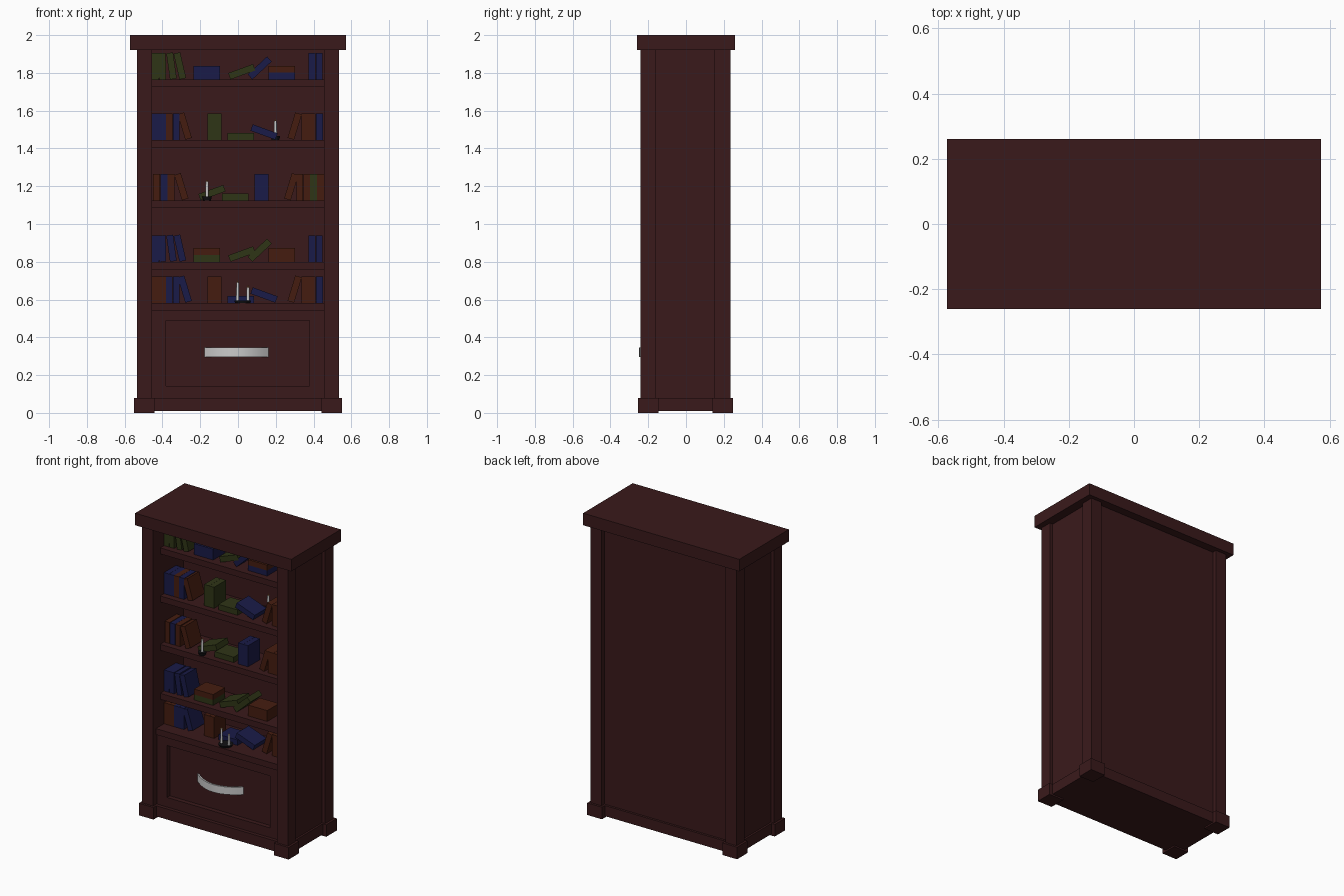
import bpy, math

if "Cube" in bpy.data.objects:
    bpy.data.objects.remove(bpy.data.objects["Cube"])


def material(name, rgb):
    m = bpy.data.materials.new(name)
    m.diffuse_color = (*rgb, 1)
    m.use_nodes = True
    m.node_tree.nodes["Principled BSDF"].inputs["Base Color"].default_value = m.diffuse_color
    return m


WOOD = material("dark_wood", (0.042, 0.010, 0.011))
COL = {"b": material("blue_cover", (0.010, 0.011, 0.065)),
       "g": material("green_cover", (0.028, 0.035, 0.008)),
       "r": material("brown_cover", (0.060, 0.012, 0.005))}
IRON = material("black_iron", (0.006, 0.006, 0.007))
METAL = material("handle_metal", (0.6, 0.6, 0.6))
WAX = material("wax", (0.75, 0.75, 0.72))
FLAME = material("flame", (0.6, 0.3, 0.03))


def box(name, x, y, z, mat=WOOD, tilt=0):
    """Box from (min, max) ranges; tilt in degrees, counter-clockwise seen from the front."""
    mid = [(a + b) / 2 for a, b in (x, y, z)]
    bpy.ops.mesh.primitive_cube_add(size=1, location=mid, rotation=(0, -math.radians(tilt), 0))
    o = bpy.context.object
    o.name = name
    o.scale = [b - a for a, b in (x, y, z)]
    o.data.materials.append(mat)
    return o


def lathe(name, r1, r2, h, x, y, z, mat, sides=16):
    bpy.ops.mesh.primitive_cone_add(vertices=sides, radius1=r1, radius2=r2, depth=h,
                                    location=(x, y, z + h / 2))
    o = bpy.context.object
    o.name = name
    o.data.materials.append(mat)
    bpy.ops.object.shade_smooth_by_angle()


# Carcass: top, base, corner posts with feet, recessed sides and back
box("top_slab", (-0.573, 0.573), (-0.26, 0.26), (1.92, 2.0))
box("base_rail", (-0.525, 0.525), (-0.225, 0.22), (0.01, 0.08))
for s, side in ((-1, "left"), (1, "right")):
    for f, (py, fy) in (("front", ((-0.24, -0.16), (-0.255, -0.145))),
                        ("back", ((0.15, 0.235), (0.14, 0.25)))):
        box(f"{f}_{side}_post", sorted((s * 0.455, s * 0.535)), py, (0.08, 1.92))
        box(f"{f}_{side}_foot", sorted((s * 0.442, s * 0.55)), fy, (0, 0.08))
    box(f"{side}_panel", sorted((s * 0.455, s * 0.512)), (-0.16, 0.15), (0.08, 1.92))
box("back_panel", (-0.455, 0.455), (0.08, 0.205), (0.08, 1.92))

# Shelves
FLOORS = (1.765, 1.446, 1.125, 0.80, 0.583)
for i, z in enumerate(FLOORS):
    box(f"shelf_{i + 1}", (-0.455, 0.455), (-0.21 if i == 4 else -0.165, 0.08), (z - 0.04, z))

# Drawer front: frame around a recessed panel
box("drawer_panel", (-0.38, 0.378), (-0.172, -0.15), (0.143, 0.488))
for n, x, z in (("left", (-0.455, -0.38), (0.08, 0.543)), ("right", (0.378, 0.455), (0.08, 0.543)),
                ("bottom", (-0.38, 0.378), (0.08, 0.143)), ("top", (-0.38, 0.378), (0.488, 0.543))):
    box(f"drawer_frame_{n}", x, (-0.202, -0.15), z)

# Bowed strap handle
N = 16
verts, faces = [], []
for i in range(N + 1):
    t = 2 * i / N - 1
    for d in (0, 0.012):
        y = -0.248 + d + 0.078 * t * t
        verts += [(-0.008 + 0.172 * t, y, 0.295), (-0.008 + 0.172 * t, y, 0.345)]
for i in range(N):
    a, b = 4 * i, 4 * i + 4
    faces += [(a + p, b + p, b + q, a + q) for p, q in ((0, 1), (1, 3), (3, 2), (2, 0))]
faces += [(0, 1, 3, 2), (4 * N, 4 * N + 2, 4 * N + 3, 4 * N + 1)]
mesh = bpy.data.meshes.new("drawer_handle")
mesh.from_pydata(verts, [], faces)
handle = bpy.data.objects.new("drawer_handle", mesh)
bpy.context.collection.objects.link(handle)
mesh.materials.append(METAL)
bpy.context.view_layer.objects.active = handle
handle.select_set(True)
bpy.ops.object.shade_smooth_by_angle()

# Books: (x, tilt) with 90 = upright, 0 = lying; a third value is the stack level
L, T = 0.14, 0.036
ENDS = [(-0.437, 90), (-0.400, 90), (-0.364, 90), (-0.327, 90), (-0.282, 107), (-0.143, 90),
        (-0.106, 90), (0.014, 0), (0.138, -20), (0.300, 73), (0.355, 90), (0.392, 90), (0.432, 90)]
PILES = [(-0.437, 90), (-0.400, 91), (-0.352, 98), (-0.308, 103), (-0.165, 0), (-0.165, 0, 1),
         (0.020, 20), (0.115, 43), (0.232, 0), (0.232, 0, 1), (0.392, 90), (0.430, 90)]
ROWS = ((PILES, 1, "ggggbbgbbrbb"), (ENDS, 1, "bbrbrgggbrrrb"), (ENDS, -1, "rgrrrbbggrrbr"),
        (PILES, 1, "bbbbgrggrrbb"), (ENDS, 1, "rrbbbrrbbrrrb"))
for z, (layout, flip, colours) in zip(FLOORS, ROWS):
    for (x, tilt, *level), c in zip(layout, colours):
        if flip < 0:
            x, tilt = -x, -tilt
        a = math.radians(tilt)
        half = (L * abs(math.sin(a)) + T * abs(math.cos(a))) / 2
        zc = z + half + T * sum(level)
        box("book", (x - L / 2, x + L / 2), (-0.125, 0.0), (zc - T / 2, zc + T / 2), COL[c], tilt)


# Candles on small iron dishes
def candle(x, y, z, h):
    lathe("candle", 0.008, 0.007, h, x, y, z, WAX)
    lathe("candle_flame", 0.003, 0, 0.015, x, y, z + h, FLAME, 8)


for x, y, z in ((0.198, 0.035, 1.446), (-0.164, -0.14, 1.125)):
    lathe("candle_dish", 0.02, 0.026, 0.02, x, y, z, IRON)
    candle(x, y, z + 0.02, 0.08)
lathe("candle_dish", 0.04, 0.045, 0.012, 0.025, -0.165, 0.583, IRON)
candle(-0.002, -0.17, 0.595, 0.095)
candle(0.053, -0.17, 0.595, 0.07)
